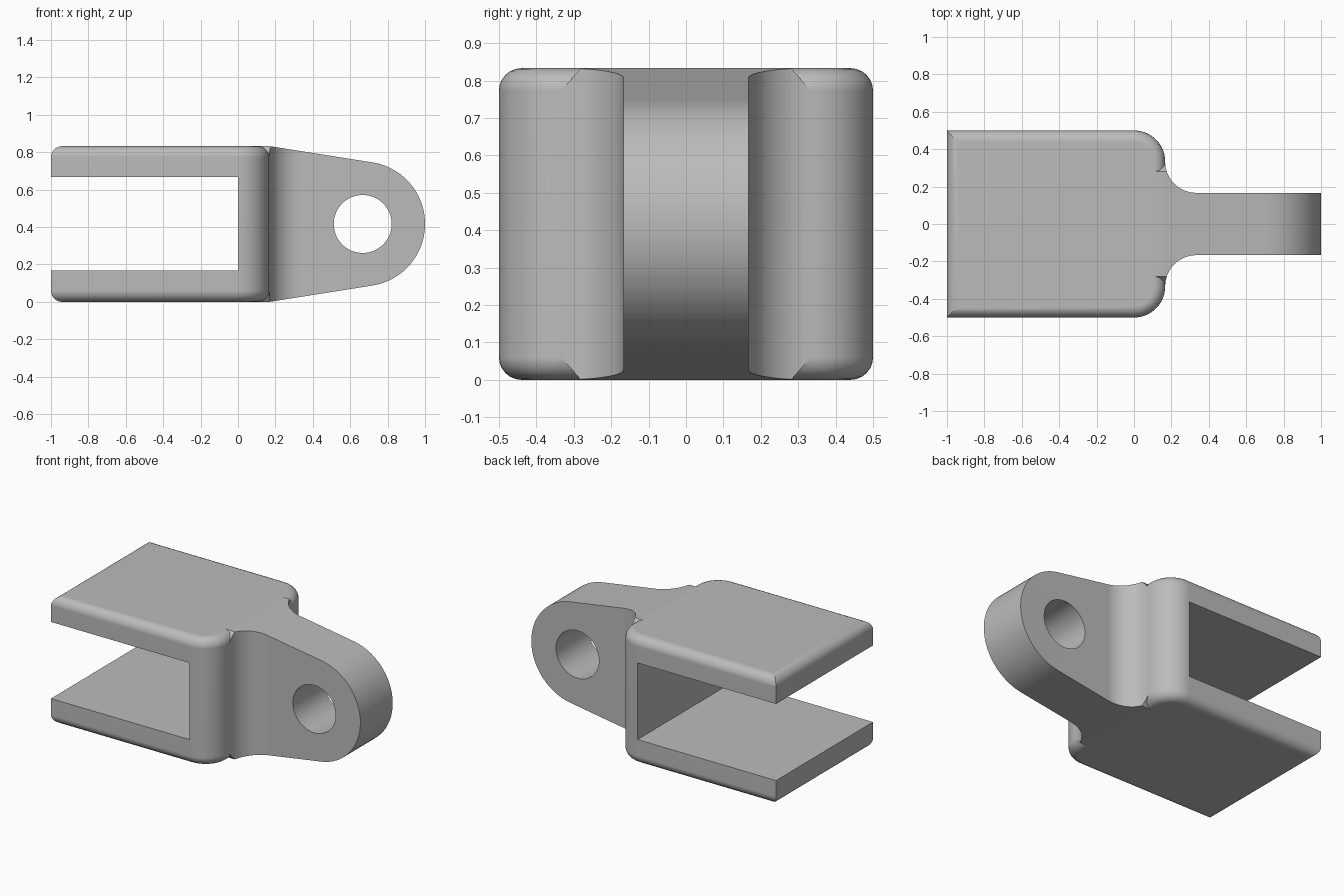
import bpy
import bmesh
from math import sin, cos, radians, acos, atan2, hypot
from mathutils import Vector

cube = bpy.data.objects.get("Cube")
if cube:
    bpy.data.objects.remove(cube, do_unlink=True)

HEIGHT, MID = 0.833, 0.4167
HALF, THIRD, SIXTH = 0.5, 0.3333, 0.1667
EDGE = 0.06        # rounding of the body's upper and lower rims
EYE_X = 0.6667     # centre of the eye in the tongue

steel = bpy.data.materials.new("plain grey")
steel.use_nodes = True
grey = (0.5, 0.5, 0.5, 1)
steel.diffuse_color = grey
steel.node_tree.nodes["Principled BSDF"].inputs["Base Color"].default_value = grey


def arc(cx, cy, r, start, end, steps):
    """Points along an arc, angles in degrees."""
    angles = [radians(start + (end - start) * i / steps) for i in range(steps + 1)]
    return [(cx + r * cos(a), cy + r * sin(a)) for a in angles]


def prism(name, outline, axis, low, high, rim=0):
    """Extrude an outline along an axis, optionally rounding both rims."""
    place = {"x": lambda a, b, d: (d, a, b),
             "y": lambda a, b, d: (a, d, b),
             "z": lambda a, b, d: (a, b, d)}[axis]
    bm = bmesh.new()
    face = bm.faces.new([bm.verts.new(place(a, b, low)) for a, b in outline])
    top = bmesh.ops.extrude_face_region(bm, geom=[face])["geom"]
    shift = Vector(place(0, 0, high - low))
    bmesh.ops.translate(bm, verts=[v for v in top if isinstance(v, bmesh.types.BMVert)], vec=shift)
    bmesh.ops.recalc_face_normals(bm, faces=bm.faces)
    if rim:
        rims = [e for e in bm.edges if abs(e.verts[0].co.z - e.verts[1].co.z) < 1e-5]
        bmesh.ops.bevel(bm, geom=rims, offset=rim, segments=6, profile=0.5, affect="EDGES")
    mesh = bpy.data.meshes.new(name)
    bm.to_mesh(mesh)
    bm.free()
    mesh.materials.append(steel)
    obj = bpy.data.objects.new(name, mesh)
    bpy.context.collection.objects.link(obj)
    return obj


def combine(obj, other, operation):
    """Apply a boolean and discard the helper."""
    mod = obj.modifiers.new("boolean", "BOOLEAN")
    mod.operation, mod.object, mod.solver = operation, other, "EXACT"
    bpy.context.view_layer.objects.active = obj
    bpy.ops.object.modifier_apply(modifier=mod.name)
    bpy.data.objects.remove(other, do_unlink=True)


def mirrored(half):
    """Close an outline by mirroring it across its first axis."""
    return half + [(a, -b) for a, b in reversed(half)]


# Body: block with two rounded corners and softened rims
body_half = [(-1, HALF)] + arc(0, THIRD, SIXTH, 90, 0, 14)
clevis = prism("clevis", mirrored(body_half), "z", 0, HEIGHT, EDGE)

# Tongue in plan: concave fillets narrowing to a flat bar
plan_half = [(0.02, THIRD)] + arc(THIRD, THIRD, SIXTH, 180, 270, 14) + [(1.1, SIXTH)]
tongue = prism("tongue", mirrored(plan_half), "z", -0.1, 1)

# Tongue from the side: tapered, tangent to a round end
dx, dz = SIXTH - EYE_X, HEIGHT - MID
tangent = atan2(dz, dx) - acos(THIRD / hypot(dx, dz))
tangent *= 180 / radians(180)
side = [(-0.1, HEIGHT), (SIXTH, HEIGHT)]
side += arc(EYE_X, MID, THIRD, tangent, -tangent, 48)
side += [(SIXTH, 0), (-0.1, 0)]
combine(tongue, prism("side_shape", side, "y", -1, 1), "INTERSECT")

# Chamfer the neck corners where they meet the rounded rims
corner = [(0.345, MID), (0.345, HEIGHT - EDGE - 0.013), (0.28, HEIGHT + 0.001), (0, HEIGHT + 0.001)]
upper = corner + [(-y, z) for y, z in reversed(corner[:-1])]
section = upper + [(y, HEIGHT - z) for y, z in reversed(upper[1:-1])]
combine(tongue, prism("neck_section", section, "x", -0.2, 1.2), "INTERSECT")

# Join, then cut the open slot and the eye
combine(clevis, tongue, "UNION")
slot = [(-1.2, SIXTH), (0, SIXTH), (0, SIXTH + HALF), (-1.2, SIXTH + HALF)]
combine(clevis, prism("slot_cutter", slot, "y", -1, 1), "DIFFERENCE")
eye = arc(EYE_X, MID, 0.155, 0, 360, 48)[:-1]
combine(clevis, prism("eye_cutter", eye, "y", -1, 1), "DIFFERENCE")

# Smooth the curves while keeping flats and creases crisp
bpy.ops.object.select_all(action="DESELECT")
clevis.select_set(True)
bpy.context.view_layer.objects.active = clevis
bpy.ops.object.shade_smooth_by_angle(angle=radians(30))
weighted = clevis.modifiers.new("weighted_normals", "WEIGHTED_NORMAL")
weighted.keep_sharp = True
